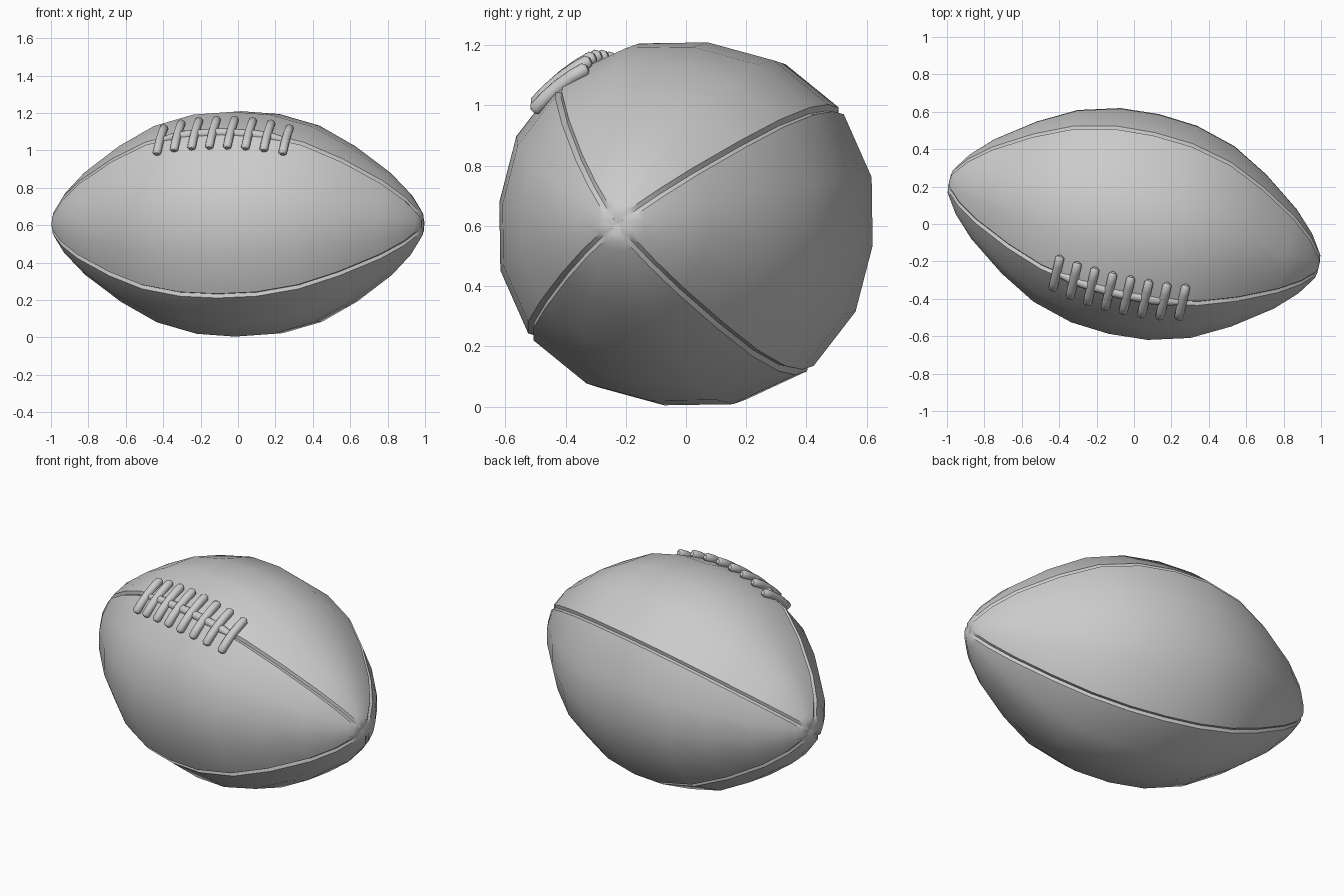
import bpy, bmesh, math
from mathutils import Matrix, Vector

if "Cube" in bpy.data.objects:
    bpy.data.objects.remove(bpy.data.objects["Cube"])

YAW = math.radians(-13)
CENTRE_Z = 0.607
SEAM = math.radians(38)
PLACE = Matrix.Translation((0, 0, CENTRE_Z)) @ Matrix.Rotation(YAW, 4, 'Z')

grey = bpy.data.materials.new("plain grey")
grey.diffuse_color = (0.6, 0.6, 0.6, 1)
grey.use_nodes = True
grey.node_tree.nodes["Principled BSDF"].inputs["Base Color"].default_value = grey.diffuse_color

# Half profile: distance along the axis, radius
HALF = [(0, 0.607), (0.21, 0.592), (0.43, 0.53), (0.63, 0.42), (0.83, 0.275),
        (0.94, 0.165), (0.99, 0.09), (1.008, 0.062), (1.014, 0.03)]
PROFILE = [(-s, r) for s, r in reversed(HALF[1:])] + HALF


def radius_at(s):
    s = abs(s)
    for (a, ra), (b, rb) in zip(HALF, HALF[1:]):
        if a <= s <= b:
            return ra + (rb - ra) * (s - a) / (b - a)
    return 0


def ring_points(s, r):
    """One cross-section: four puffed panels with a groove between each pair."""
    gap = min(0.014 / r, 0.25)
    depth = min(0.016, 0.3 * r)
    pts = []
    for q in range(4):
        start = SEAM + q * math.pi / 2
        pts.append((start, r * 1.03 - depth))
        for i in range(5):
            t = gap + (math.pi / 2 - 2 * gap) * i / 4
            pts.append((start + t, r * (1 + 0.03 * abs(math.cos(2 * t)))))
    return [Vector((s, p * math.cos(a), p * math.sin(a))) for a, p in pts]


# Ball body
bm = bmesh.new()
rings = [[bm.verts.new(p) for p in ring_points(s, r)] for s, r in PROFILE]
n = len(rings[0])
for lo, hi in zip(rings, rings[1:]):
    for i in range(n):
        j = (i + 1) % n
        bm.faces.new((lo[i], lo[j], hi[j], hi[i]))
for ring, s in ((rings[0], -1.005), (rings[-1], 1.005)):
    tip = bm.verts.new((s, 0, 0))
    for i in range(n):
        bm.faces.new((ring[i], ring[(i + 1) % n], tip))
bmesh.ops.recalc_face_normals(bm, faces=bm.faces)
mesh = bpy.data.meshes.new("ball_body")
bm.to_mesh(mesh)
bm.free()
body = bpy.data.objects.new("ball_body", mesh)
body.matrix_world = PLACE
mesh.materials.append(grey)
bpy.context.collection.objects.link(body)
body.select_set(True)
bpy.context.view_layer.objects.active = body
bpy.ops.object.shade_smooth_by_angle(angle=math.radians(35))


def add_cord(name, points, thickness):
    """Round cord along points, with rounded ends."""
    cu = bpy.data.curves.new(name, 'CURVE')
    cu.dimensions = '3D'
    cu.bevel_depth = thickness
    cu.bevel_resolution = 2
    cu.use_fill_caps = True
    sp = cu.splines.new('POLY')
    sp.points.add(len(points) - 1)
    for k, (pt, p) in enumerate(zip(sp.points, points)):
        pt.co = (*p, 1)
        pt.radius = 0.5 if k in (0, len(points) - 1) else 1
    sp.use_smooth = True
    cu.materials.append(grey)
    ob = bpy.data.objects.new(name, cu)
    ob.matrix_world = PLACE
    bpy.context.collection.objects.link(ob)


# Laces: eight cross cords over one lengthwise cord
LACE = SEAM + math.pi / 2
for k in range(8):
    s = -0.345 + 0.0986 * k
    r = radius_at(s) * 1.02 + 0.012
    pts = []
    for d in (-0.205, -0.185, -0.1, 0, 0.1, 0.185, 0.205):
        a = LACE + d
        pts.append((s, r * math.cos(a), r * math.sin(a)))
    add_cord(f"cross_lace_{k + 1}", pts, 0.024)

pts = []
for k in range(9):
    s = -0.36 + 0.09 * k
    r = radius_at(s) * 1.02
    pts.append((s, r * math.cos(LACE), r * math.sin(LACE)))
add_cord("long_lace", pts, 0.025)
